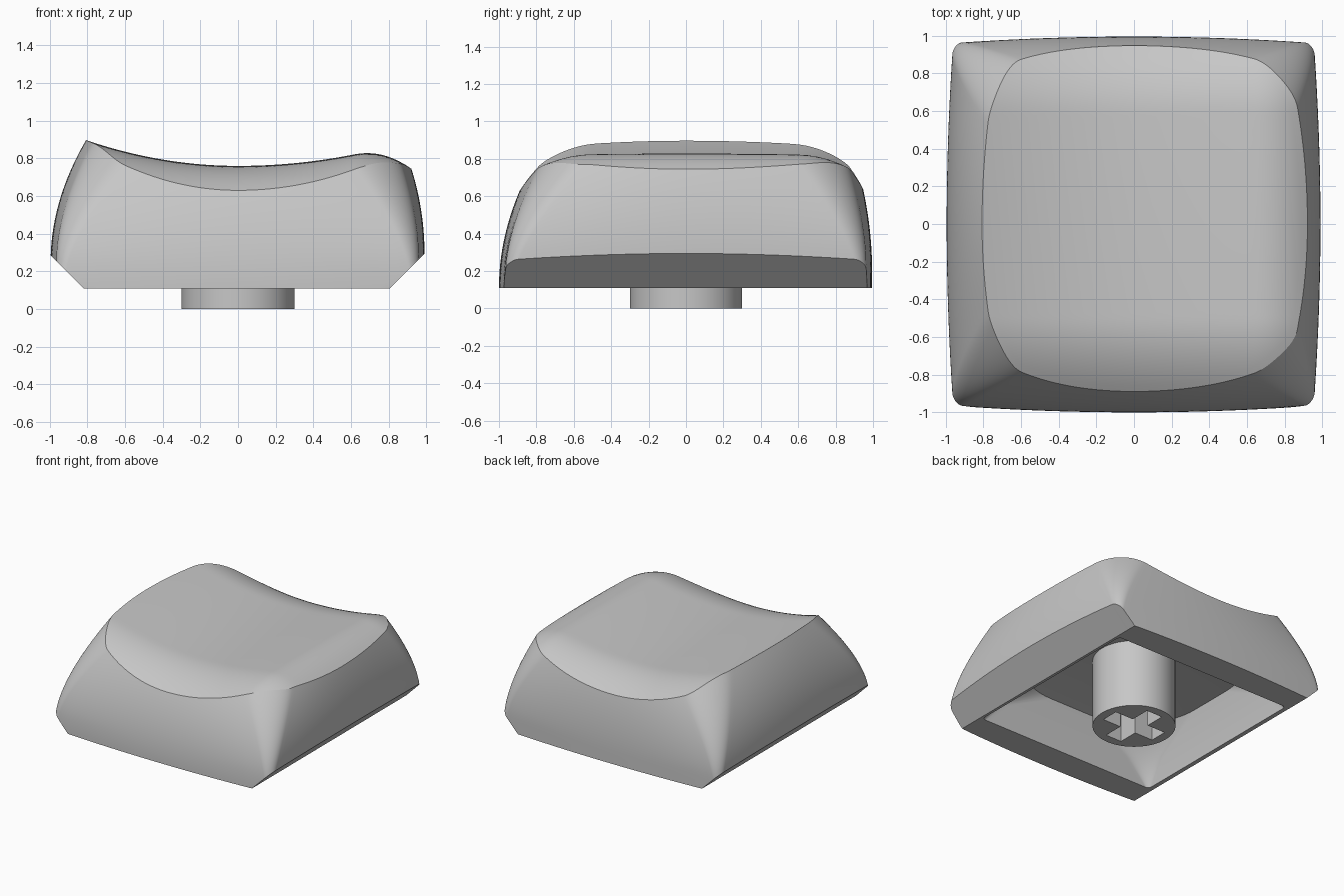
import bpy, bmesh, math

cube = bpy.data.objects.get("Cube")
if cube:
    bpy.data.objects.remove(cube, do_unlink=True)

plastic = bpy.data.materials.new("grey_plastic")
plastic.use_nodes = True
GREY = (0.57, 0.57, 0.57, 1)
plastic.diffuse_color = GREY
plastic.node_tree.nodes["Principled BSDF"].inputs["Base Color"].default_value = GREY

BASE, FLAT, SHIFT = 0.11, 0.813, 0.007   # lower edge, half its width, its offset
EAVES, ROOF = 0.48, 0.54                 # inner roof at its rim and middle
SIDE, ARC = 40, 16                       # columns per straight side and corner


def rounded_square(radius):
    """Unit square outline with rounded corners, counter-clockwise."""
    pts, k = [], 1 - radius
    for q in range(4):
        c, s = (1, 0, -1, 0)[q], (0, 1, 0, -1)[q]
        local = [(1, k * (2 * i / SIDE - 1)) for i in range(SIDE)]
        for i in range(ARC):
            a = math.pi / 2 * i / ARC
            local.append((k + radius * math.cos(a), k + radius * math.sin(a)))
        pts += [(x * c - y * s, x * s + y * c) for x, y in local]
    return pts


def dish(x, y):
    """Height of the scooped top, falling away at front, back and left side."""
    z = 0.76 + (0.21 if x < 0 else 0.16) * x * x - 0.015 * y * y
    z -= 1.67 * max(x - 0.62, 0) ** 2
    z -= 0.78 * max(-0.5 - y, 0) ** 2
    return z - 0.9 * max(y - 0.6, 0) ** 2


cache = {}


def outline_at(z):
    """Unit outline whose corners grow rounder with height."""
    radius = round(0.03 + 0.4 * max(z - BASE, 0) ** 1.3, 4)
    if radius not in cache:
        cache[radius] = rounded_square(radius)
    return cache[radius]


def wall(column, z):
    """Point of the bulging outer wall on a column at height z."""
    u, v = outline_at(z)[column]
    lean = lambda start, amount: amount * max(z - start, 0) ** 2
    half_x = 0.99 - lean(0.3, 0.35) if u > 0 else 0.995 - lean(0.25, 0.45)
    half_y = 0.995 - lean(0.2, 0.25) if v > 0 else 1 - lean(0.11, 0.41)
    bow = 0.035 + 0.14 * max(z - 0.25, 0) ** 1.5
    return (u * half_x * (1 - bow * v * v), v * half_y * (1 - bow * u * u), z)


def solve(column, limit):
    """Height at which a wall column meets a limiting surface."""
    lo, hi = BASE, 1.0
    for _ in range(16):
        mid = (lo + hi) / 2
        x, y, _z = wall(column, mid)
        lo, hi = (mid, hi) if mid < limit(x, y) else (lo, mid)
    return (lo + hi) / 2


def finish(obj, angle):
    """Weld, orient, colour and smooth a part."""
    bm = bmesh.new()
    bm.from_mesh(obj.data)
    bmesh.ops.remove_doubles(bm, verts=bm.verts, dist=0.0004)
    bmesh.ops.recalc_face_normals(bm, faces=bm.faces)
    bm.to_mesh(obj.data)
    bm.free()
    obj.data.materials.clear()
    obj.data.materials.append(plastic)
    bpy.ops.object.select_all(action="DESELECT")
    obj.select_set(True)
    bpy.context.view_layer.objects.active = obj
    bpy.ops.object.shade_smooth_by_angle(angle=math.radians(angle))


# Cap shell: inner roof, inner wall, lip, side chamfers, outer wall, dished top
count = 4 * (SIDE + ARC)
low = [solve(i, lambda x, y: BASE + max(abs(x + SHIFT) - FLAT, 0))
       for i in range(count)]
rim = [solve(i, dish) for i in range(count)]
foot = [wall(i, low[i]) for i in range(count)]

rings = [[(size * u, size * v, z) for u, v in rounded_square(radius)]
         for size, z, radius in ((0.3, ROOF, 0.9), (0.72, EAVES, 0.75),
                                 (0.765, 0.3, 0.25))]
rings.append([(0.785 * u, 0.77 * v, BASE) for u, v in rounded_square(0.04)])
rings.append([(max(-FLAT, min(FLAT, x + SHIFT)) - SHIFT, y, BASE)
              for x, y, z in foot])
ROWS = 20
for r in range(ROWS + 1):
    t = r / ROWS
    rings.append([wall(i, low[i] + (rim[i] - low[i]) * t) for i in range(count)])
edge = rings[-1]
TOP_ROWS = 28
for r in range(1, TOP_ROWS):
    s = 1 - r / TOP_ROWS
    rings.append([(x * s, y * s, dish(x * s, y * s)) for x, y, z in edge])

bm = bmesh.new()
loops = [[bm.verts.new(p) for p in ring] for ring in rings]
for a, b in zip(loops, loops[1:]):
    for i in range(count):
        j = (i + 1) % count
        bm.faces.new((a[i], a[j], b[j], b[i]))
bm.faces.new(loops[0][::-1])
centre = bm.verts.new((0, 0, dish(0, 0)))
for i in range(count):
    bm.faces.new((loops[-1][i], loops[-1][(i + 1) % count], centre))
mesh = bpy.data.meshes.new("cap_shell")
bm.to_mesh(mesh)
bm.free()
shell = bpy.data.objects.new("cap_shell", mesh)
bpy.context.collection.objects.link(shell)
finish(shell, 28)

# Round stem with a cross-shaped socket
curve = bpy.data.curves.new("stem", "CURVE")
curve.dimensions = "2D"
curve.fill_mode = "BOTH"
curve.extrude = ROOF / 2
circle = [(0.3 * math.cos(math.tau * i / 64), 0.3 * math.sin(math.tau * i / 64))
          for i in range(64)]
LONG, THIN = 0.23, 0.07
cross = []
for c, s in ((1, 0), (0, 1), (-1, 0), (0, -1)):
    for x, y in ((LONG, -THIN), (LONG, THIN), (THIN, THIN)):
        cross.append((x * c - y * s, x * s + y * c))
for outline in (circle, cross):
    spline = curve.splines.new("POLY")
    spline.points.add(len(outline) - 1)
    for point, (x, y) in zip(spline.points, outline):
        point.co = (x, y, 0, 1)
    spline.use_cyclic_u = True
stem = bpy.data.objects.new("stem", curve)
stem.location.z = ROOF / 2
bpy.context.collection.objects.link(stem)
bpy.ops.object.select_all(action="DESELECT")
stem.select_set(True)
bpy.context.view_layer.objects.active = stem
bpy.ops.object.convert(target="MESH")
finish(bpy.context.view_layer.objects.active, 30)
